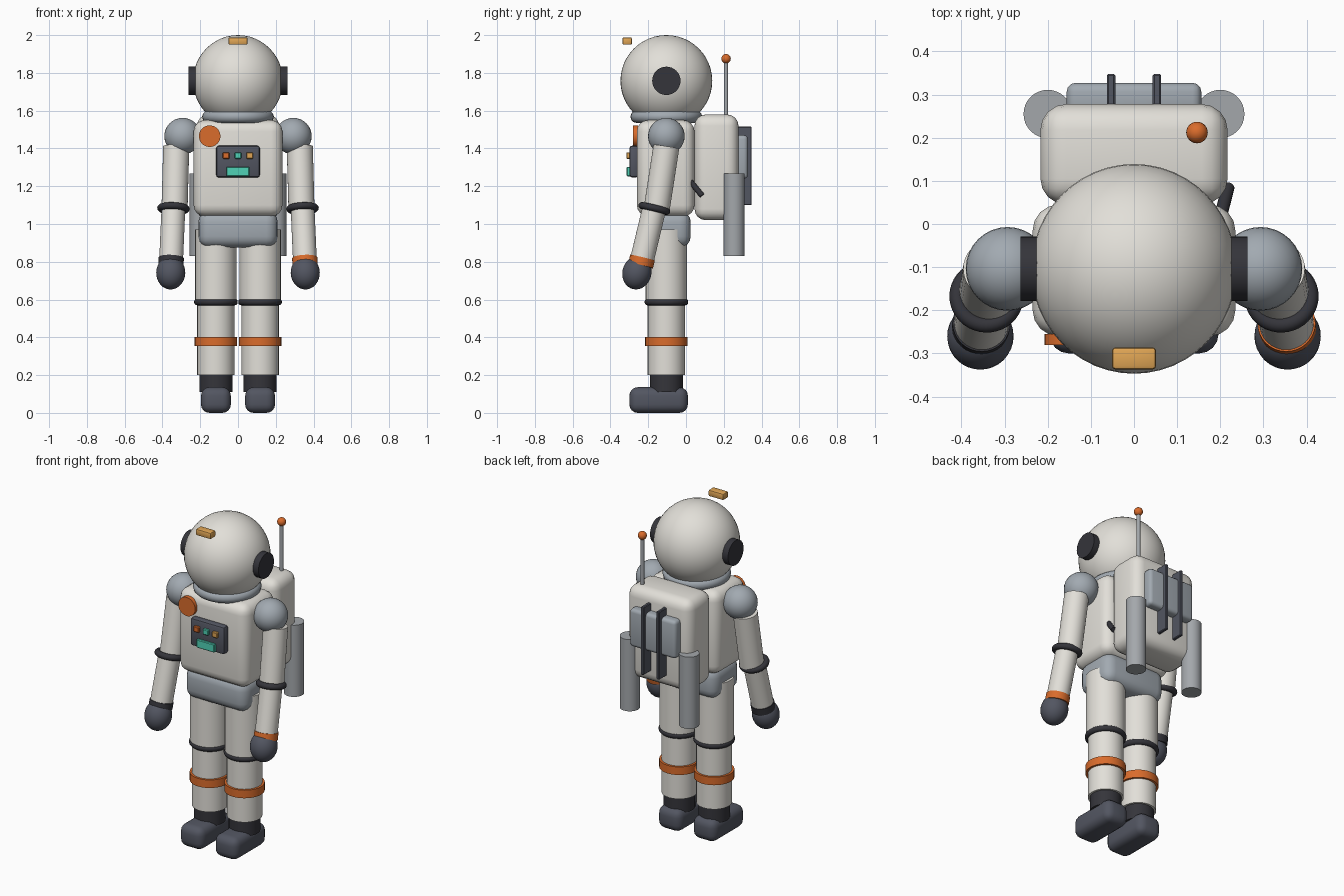
import bpy, bmesh, math
from mathutils import Vector

if "Cube" in bpy.data.objects:
    bpy.data.objects.remove(bpy.data.objects["Cube"])


def material(name, rgb):
    m = bpy.data.materials.new(name)
    m.diffuse_color = (*rgb, 1)
    m.use_nodes = True
    m.node_tree.nodes["Principled BSDF"].inputs["Base Color"].default_value = m.diffuse_color
    return m


WHITE = material("suit white", (0.76, 0.74, 0.69))
GREY = material("joint grey", (0.36, 0.40, 0.44))
METAL = material("tank metal", (0.37, 0.39, 0.41))
SLATE = material("slate", (0.085, 0.092, 0.12))
BLACK = material("rubber black", (0.035, 0.035, 0.043))
ORANGE = material("orange", (0.70, 0.15, 0.025))
GOLD = material("gold", (0.75, 0.38, 0.09))
TEAL = material("teal", (0.08, 0.65, 0.47))


def finish(ob, name, mat):
    ob.name = name
    ob.data.materials.clear()
    ob.data.materials.append(mat)
    bpy.ops.object.select_all(action='DESELECT')
    ob.select_set(True)
    bpy.context.view_layer.objects.active = ob
    bpy.ops.object.shade_smooth_by_angle(angle=math.radians(35))
    return ob


def box(name, mat, x, y, z, bevel=0.0, segs=4):
    """Rounded box from its (min, max) range on each axis."""
    bm = bmesh.new()
    bmesh.ops.create_cube(bm, size=1)
    for v in bm.verts:
        v.co = Vector([(r[0] + r[1]) / 2 + c * (r[1] - r[0])
                       for r, c in zip((x, y, z), v.co)])
    if bevel:
        bmesh.ops.bevel(bm, geom=bm.edges[:], offset=bevel, segments=segs,
                        profile=0.5, affect='EDGES', clamp_overlap=True)
    me = bpy.data.meshes.new(name)
    bm.to_mesh(me)
    bm.free()
    ob = bpy.data.objects.new(name, me)
    bpy.context.collection.objects.link(ob)
    return finish(ob, name, mat)


def aim(d):
    return Vector(d).to_track_quat('Z', 'Y').to_euler()


def tube(name, mat, a, b, r, verts=32):
    """Cylinder between two points."""
    a, b = Vector(a), Vector(b)
    bpy.ops.mesh.primitive_cylinder_add(vertices=verts, radius=r, depth=(b - a).length,
                                        location=(a + b) / 2, rotation=aim(b - a))
    return finish(bpy.context.object, name, mat)


def ball(name, mat, loc, scale, rot=(0, 0, 0), segs=32):
    bpy.ops.mesh.primitive_uv_sphere_add(segments=segs, ring_count=segs // 2, radius=1,
                                         location=loc, rotation=rot)
    bpy.context.object.scale = scale
    return finish(bpy.context.object, name, mat)


def ring(name, mat, loc, outer, minor, axis=(0, 0, 1)):
    bpy.ops.mesh.primitive_torus_add(major_segments=40, minor_segments=12, location=loc,
                                     rotation=aim(axis), major_radius=outer - minor,
                                     minor_radius=minor)
    return finish(bpy.context.object, name, mat)


CY = -0.104  # body centre line in depth

# Helmet, collar and lamp
ball("helmet", WHITE, (0, CY, 1.758), (0.238, 0.243, 0.242), segs=48)
ring("collar", GREY, (0, CY, 1.568), 0.19, 0.033)
box("helmet_lamp", GOLD, (-0.051, 0.051), (-0.337, -0.286), (1.949, 1.988), 0.008, 2)

# Torso and hips
box("torso", WHITE, (-0.235, 0.235), (-0.26, 0.045), (1.04, 1.55), 0.06)
box("hips", GREY, (-0.21, 0.21), (-0.235, 0.025), (0.875, 1.07), 0.06)

# Chest patch and control panel
tube("chest_patch", ORANGE, (-0.15, -0.28, 1.465), (-0.15, -0.255, 1.465), 0.057)
box("control_panel", SLATE, (-0.116, 0.116), (-0.30, -0.25), (1.246, 1.415), 0.015, 2)
for bx, mat, nm in ((-0.063, ORANGE, "left"), (0, TEAL, "middle"), (0.062, GOLD, "right")):
    box("button_" + nm, mat, (bx - 0.018, bx + 0.018), (-0.316, -0.29), (1.345, 1.379), 0.004, 1)
box("panel_screen", TEAL, (-0.062, 0.06), (-0.314, -0.29), (1.252, 1.303), 0.004, 1)

# Backpack with cargo box, straps, antenna and hose
box("backpack", WHITE, (-0.217, 0.217), (0.045, 0.278), (1.02, 1.58), 0.06)
box("cargo_box", GREY, (-0.156, 0.156), (0.25, 0.327), (1.24, 1.47), 0.02, 3)
tube("antenna_rod", METAL, (0.146, 0.212, 1.56), (0.146, 0.212, 1.87), 0.011, 16)
ball("antenna_tip", ORANGE, (0.146, 0.212, 1.875), (0.025,) * 3, segs=24)
tube("hose", BLACK, (0.2, 0.015, 1.235), (0.218, 0.085, 1.15), 0.015, 16)

for s, side in ((-1, "right"), (1, "left")):
    # Helmet ear pieces, backpack straps and tanks
    tube("earpiece_" + side, BLACK, (s * 0.2, CY, 1.758), (s * 0.263, CY, 1.758), 0.075)
    box("strap_" + side, SLATE, (s * 0.053 - 0.01, s * 0.053 + 0.01), (0.26, 0.348),
        (1.10, 1.515), 0.004, 1)
    tube("tank_" + side, METAL, (s * 0.2, 0.255, 0.83), (s * 0.2, 0.255, 1.267), 0.056)

    # Arm: shoulder, upper arm, elbow ring, forearm, cuff and glove
    ball("shoulder_" + side, GREY, (s * 0.293, CY, 1.465), (0.097,) * 3)
    elbow = Vector((s * 0.342, -0.168, 1.082))
    wrist = Vector((s * 0.354, -0.233, 0.81))
    axis = (wrist - elbow).normalized()
    tube("upper_arm_" + side, WHITE, (s * 0.327, CY, 1.41), (s * 0.336, -0.155, 1.08), 0.069)
    tube("forearm_" + side, WHITE, elbow, wrist, 0.063)
    ring("elbow_ring_" + side, BLACK, elbow, 0.086, 0.018, axis)
    tube("cuff_" + side, ORANGE if s > 0 else BLACK,
         wrist - axis * 0.012, wrist + axis * 0.03, 0.067)
    ball("glove_" + side, SLATE, (s * 0.356, -0.26, 0.742), (0.077, 0.077, 0.089), aim(axis))

    # Leg: thigh, knee ring, shin, band, boot cuff and boot
    lx = s * 0.117

    def leg(name, mat, z0, z1, r):
        tube(name + "_" + side, mat, (lx, CY, z0), (lx, CY, z1), r)

    leg("thigh", WHITE, 0.585, 0.97, 0.11)
    leg("shin", WHITE, 0.20, 0.60, 0.099)
    leg("shin_band", ORANGE, 0.353, 0.402, 0.112)
    leg("boot_cuff", BLACK, 0.11, 0.23, 0.0875)
    ring("knee_ring_" + side, BLACK, (lx, CY, 0.587), 0.116, 0.018)
    box("boot_" + side, SLATE, (lx - 0.079, lx + 0.079), (-0.30, 0.01), (0, 0.136), 0.045)
